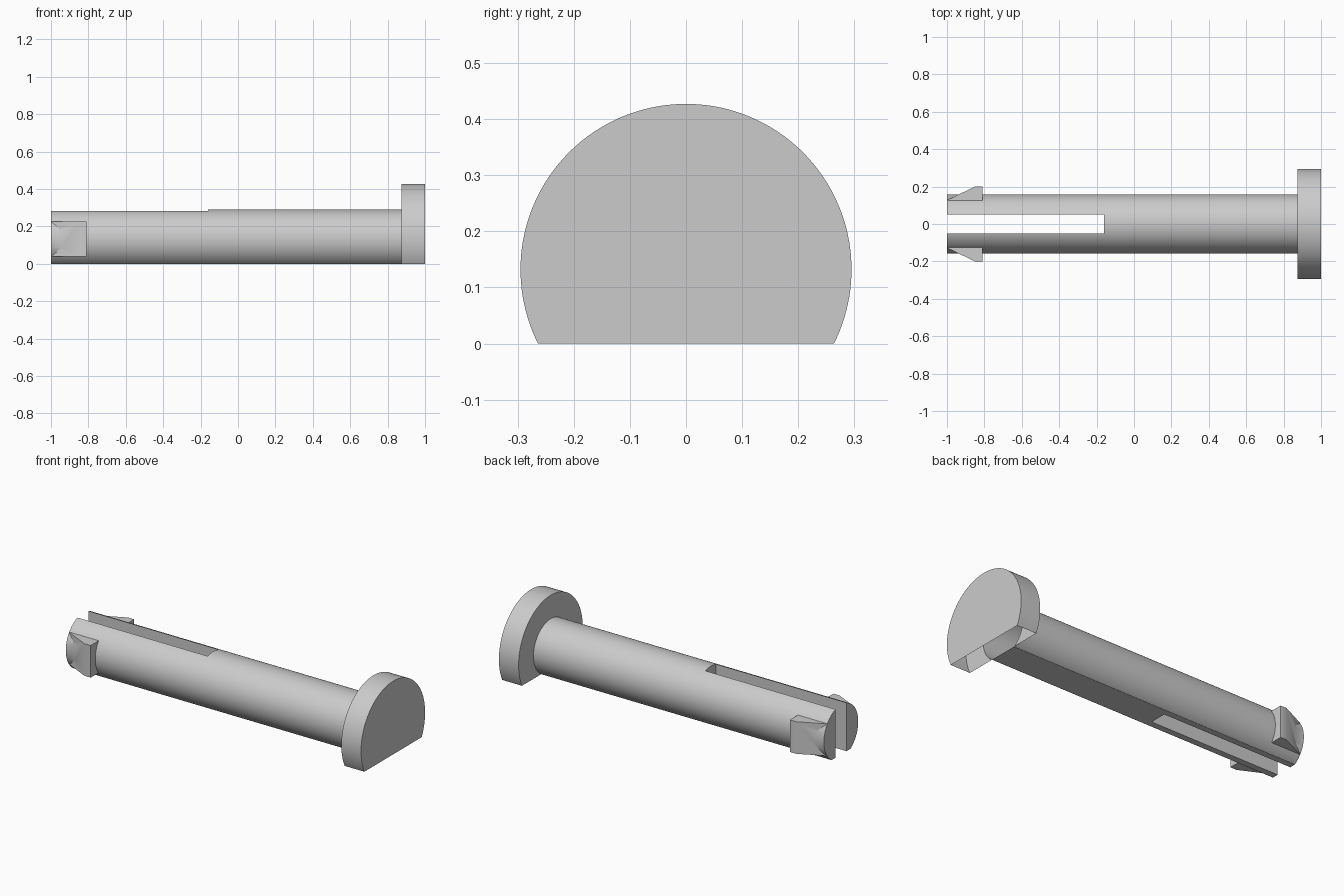
import bpy, bmesh, math

cube = bpy.data.objects.get("Cube")
if cube:
    bpy.data.objects.remove(cube, do_unlink=True)

AXIS_Z = 0.132

grey = bpy.data.materials.new("plain_grey")
grey.use_nodes = True
colour = (0.6, 0.6, 0.6, 1)
grey.diffuse_color = colour
grey.node_tree.nodes["Principled BSDF"].inputs["Base Color"].default_value = colour


def prism(name, points, direction):
    """Extrude a closed 3D outline along a direction."""
    bm = bmesh.new()
    face = bm.faces.new([bm.verts.new(p) for p in points])
    new = bmesh.ops.extrude_face_region(bm, geom=[face])["geom"]
    bmesh.ops.translate(bm, vec=direction,
                        verts=[v for v in new if isinstance(v, bmesh.types.BMVert)])
    bmesh.ops.recalc_face_normals(bm, faces=bm.faces)
    mesh = bpy.data.meshes.new(name)
    bm.to_mesh(mesh)
    bm.free()
    mesh.materials.append(grey)
    obj = bpy.data.objects.new(name, mesh)
    bpy.context.collection.objects.link(obj)
    return obj


def flat_bottom_rod(name, radius, x0, x1, steps=96):
    """Round bar with its underside cut flat at the ground."""
    start = -math.asin(AXIS_Z / radius)
    sweep = math.pi - 2 * start
    angles = [start + sweep * i / steps for i in range(steps + 1)]
    outline = [(x0, radius * math.cos(a), max(0, AXIS_Z + radius * math.sin(a)))
               for a in angles]
    return prism(name, outline, (x1 - x0, 0, 0))


def combine(target, other, operation):
    mod = target.modifiers.new(operation.lower(), 'BOOLEAN')
    mod.operation = operation
    mod.solver = 'EXACT'
    mod.object = other
    bpy.context.view_layer.objects.active = target
    bpy.ops.object.modifier_apply(modifier=mod.name)
    bpy.data.objects.remove(other, do_unlink=True)


# Head and shaft
head = flat_bottom_rod("head", 0.295, 0.873, 1)
shaft = flat_bottom_rod("shaft", 0.158, -1, 0.873)

# Slot that splits the shaft into two prongs
slot = prism("slot_cutter", [(-1.1, -0.05, -0.1), (-0.16, -0.05, -0.1),
                             (-0.16, 0.05, -0.1), (-1.1, 0.05, -0.1)], (0, 0, 0.6))
combine(shaft, slot, 'DIFFERENCE')

# Wedge-shaped snap barbs on both prongs
for side in (-1, 1):
    outline = [(-1, 0.128), (-0.85, 0.2), (-0.81, 0.2), (-0.81, 0.1)]
    barb = prism("barb", [(x, side * y, 0.04) for x, y in outline], (0, 0, 0.187))
    combine(shaft, barb, 'UNION')

# Join head and shaft into one solid
combine(shaft, head, 'UNION')
shaft.name = "snap_pin"

bpy.ops.object.select_all(action='DESELECT')
shaft.select_set(True)
bpy.context.view_layer.objects.active = shaft
bpy.ops.object.shade_smooth_by_angle(angle=math.radians(30))
